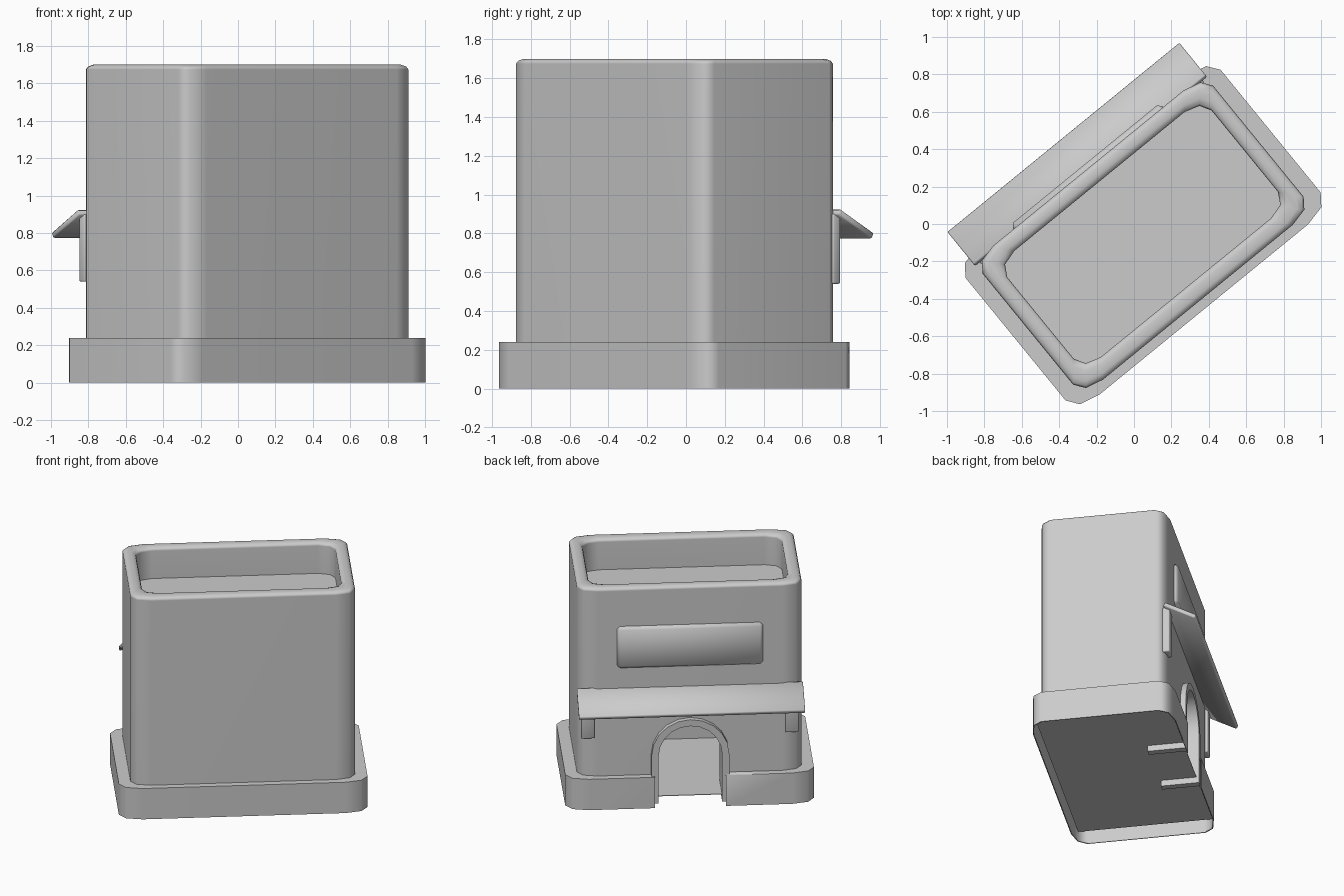
import bpy, bmesh, math

if "Cube" in bpy.data.objects:
    bpy.data.objects.remove(bpy.data.objects["Cube"])

TURN = math.radians(39.2)   # whole model is turned about z; parts are built in its local frame
CY = -0.077                 # local y centre of the body


def finish(name, bm, bevel=0.0, segments=2):
    bmesh.ops.recalc_face_normals(bm, faces=bm.faces)
    if bevel:
        bmesh.ops.bevel(bm, geom=bm.edges[:], offset=bevel, segments=segments,
                        profile=0.5, affect='EDGES')
    mesh = bpy.data.meshes.new(name)
    bm.to_mesh(mesh)
    bm.free()
    obj = bpy.data.objects.new(name, mesh)
    bpy.context.collection.objects.link(obj)
    obj.rotation_euler.z = TURN
    bpy.ops.object.select_all(action='DESELECT')
    obj.select_set(True)
    bpy.context.view_layer.objects.active = obj
    bpy.ops.object.shade_smooth_by_angle(angle=math.radians(50))
    return obj


def rounded_loop(bm, a, b, ra, rb, z, cy=CY, n=2):
    verts = []
    for k, (sx, sy) in enumerate([(1, 1), (-1, 1), (-1, -1), (1, -1)]):
        for i in range(n + 1):
            t = math.pi / 2 * (k + i / n)
            verts.append(bm.verts.new((sx * (a - ra) + ra * math.cos(t),
                                       cy + sy * (b - rb) + rb * math.sin(t), z)))
    return verts


def shell(name, loops, cap_after=None):
    """Closed shell through the loops; after loop cap_after the skin is capped on
    both sides instead of bridged."""
    bm = bmesh.new()
    rows = [rounded_loop(bm, *l) for l in loops]
    for k, r in enumerate(rows):
        s = rows[(k + 1) % len(rows)]
        if k == cap_after:
            bm.faces.new(r)
            bm.faces.new(s)
            continue
        for i in range(len(r)):
            j = (i + 1) % len(r)
            bm.faces.new((r[i], r[j], s[j], s[i]))
    return finish(name, bm)


def box(name, x, y, z, bevel=0.0, segments=2):
    bm = bmesh.new()
    bmesh.ops.create_cube(bm, size=1)
    for v in bm.verts:
        for i, (lo, hi) in enumerate((x, y, z)):
            v.co[i] = lo if v.co[i] < 0 else hi
    return finish(name, bm, bevel, segments)


def extrude(name, pts, vec, bevel=0.0, segments=2):
    bm = bmesh.new()
    face = bm.faces.new([bm.verts.new(p) for p in pts])
    new = bmesh.ops.extrude_face_region(bm, geom=[face])['geom']
    bmesh.ops.translate(bm, vec=vec, verts=[v for v in new if isinstance(v, bmesh.types.BMVert)])
    return finish(name, bm, bevel, segments)


def arch(r, y, foot, spring=0.40, n=10):
    pts = [(r, y, foot)]
    pts += [(r * math.cos(math.pi * i / n), y, spring + r * math.sin(math.pi * i / n))
            for i in range(n + 1)]
    return pts + [(-r, y, foot)]


# Body: thin outer walls, soft rim, sunken roof, hollow room underneath
IN = CY + 0.004
FLOOR = 0.08
walls = shell("walls", [
    (0.795, 0.463, 0.14, 0.08, FLOOR),
    (0.795, 0.463, 0.14, 0.08, 1.675),
    (0.787, 0.455, 0.14, 0.08, 1.69),
    (0.765, 0.435, 0.13, 0.08, 1.70),
    (0.735, 0.395, 0.125, 0.085, 1.70, IN),
    (0.712, 0.374, 0.12, 0.085, 1.69, IN),
    (0.705, 0.366, 0.117, 0.085, 1.675, IN),
    (0.705, 0.366, 0.117, 0.085, 1.46, IN),
    (0.789, 0.457, 0.14, 0.08, 1.45),
    (0.789, 0.457, 0.14, 0.08, FLOOR)], cap_after=7)

# Plinth: thin-walled skirt around the foot
plinth = shell("plinth", [
    (0.88, 0.513, 0.16, 0.09, 0.0),
    (0.88, 0.513, 0.16, 0.09, 0.24),
    (0.78, 0.448, 0.13, 0.08, 0.24),
    (0.78, 0.448, 0.13, 0.08, 0.234),
    (0.874, 0.507, 0.16, 0.09, 0.234),
    (0.874, 0.507, 0.16, 0.09, 0.0)])

# Floor plate, raised inside the plinth
box("floor", (-0.828, 0.828), (CY - 0.482, CY + 0.482), (FLOOR - 0.004, FLOOR))

# Doorway cut through walls and plinth
cutter = extrude("doorway_cutter", arch(0.25, 0.06, -0.1), (0, 0.6, 0))
cutter.hide_render = True
cutter.display_type = 'WIRE'
for obj in (walls, plinth):
    mod = obj.modifiers.new("doorway", 'BOOLEAN')
    mod.operation = 'DIFFERENCE'
    mod.solver = 'EXACT'
    mod.object = cutter
    normals = obj.modifiers.new("clean_shading", 'WEIGHTED_NORMAL')
    normals.keep_sharp = True

# Door frame
extrude("door_frame", arch(0.275, 0.15, 0.03) + arch(0.225, 0.15, 0.03)[::-1], (0, 0.275, 0))

# Sloping awning over the door
extrude("awning", [(-0.8, 0.375, 0.925), (-0.8, 0.60, 0.80),
                   (-0.8, 0.585, 0.772), (-0.8, 0.36, 0.897)], (1.6, 0, 0), 0.006, 1)

# Awning brackets
for side, s in (("left", 1), ("right", -1)):
    xs = sorted((s * 0.675, s * 0.77))
    box(f"awning_bracket_{side}", xs, (0.35, 0.402), (0.54, 0.90), 0.008)

# Blank sign board
box("sign_board", (-0.515, 0.515), (0.34, 0.414), (1.08, 1.40), 0.02, 1)
